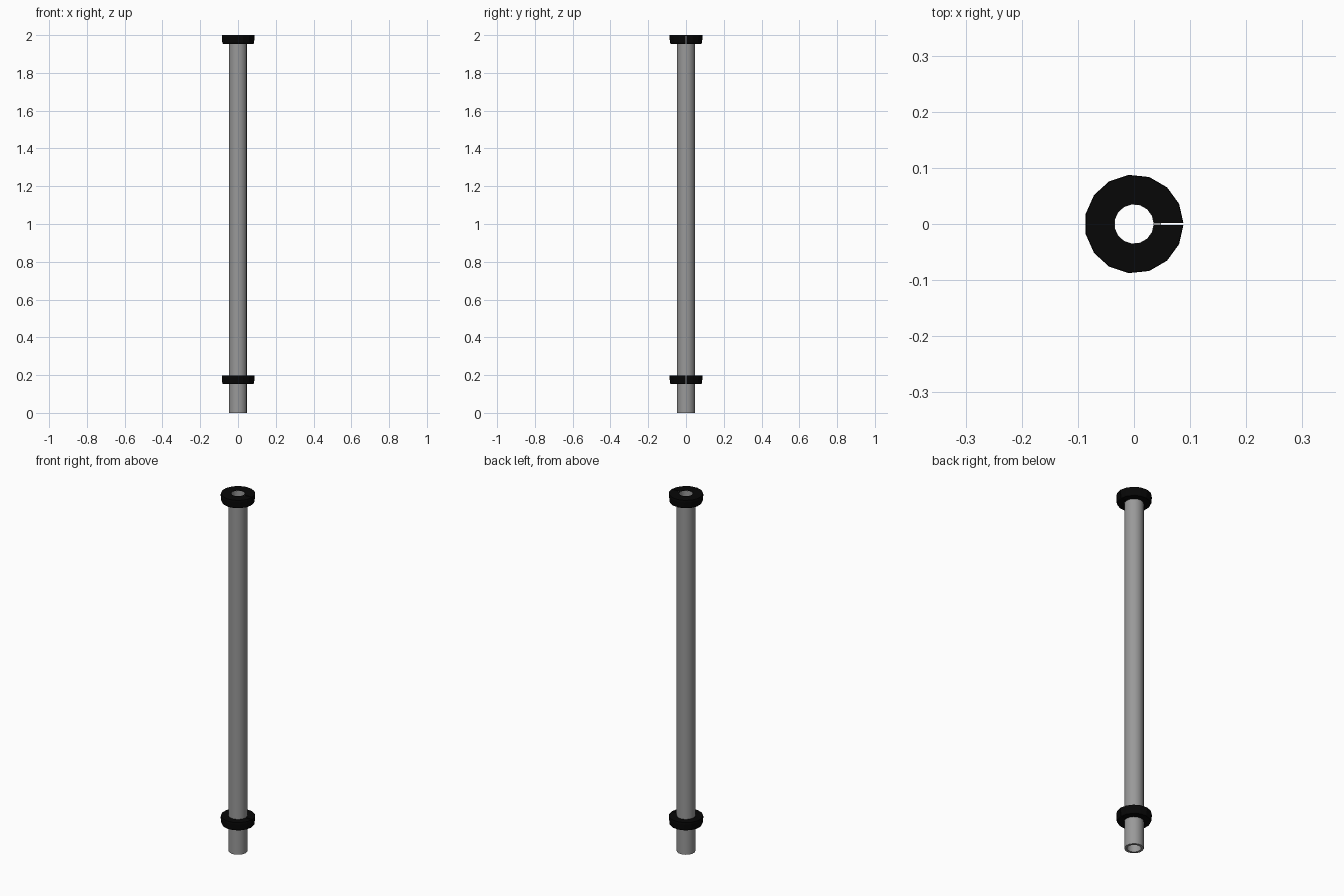
import bpy, math

if "Cube" in bpy.data.objects:
    bpy.data.objects.remove(bpy.data.objects["Cube"])

SIDES = 15


def revolve(name, profile, material, gap=0.0):
    """Revolve a closed (radius, z) profile; gap is the width of a slit at +x."""
    n, m = SIDES, len(profile)
    cols = n + 1 if gap else n
    verts = []
    for i in range(cols):
        a = 2 * math.pi * i / n
        shift = gap / 2 * ((i == 0) - (i == n))
        verts += [(r * math.cos(a), r * math.sin(a) + shift, z) for r, z in profile]
    faces = []
    for i in range(n):
        a, b = i * m, ((i + 1) % cols) * m
        for j in range(m):
            k = (j + 1) % m
            faces.append((a + j, b + j, b + k, a + k))
    if gap:
        # Close both sides of the slit
        faces.append(tuple(range(m)))
        faces.append(tuple(reversed(range(n * m, n * m + m))))
    mesh = bpy.data.meshes.new(name)
    mesh.from_pydata(verts, [], faces)
    mesh.materials.append(material)
    obj = bpy.data.objects.new(name, mesh)
    bpy.context.collection.objects.link(obj)
    return obj


def colour(name, value):
    mat = bpy.data.materials.new(name)
    mat.diffuse_color = (value, value, value, 1)
    mat.use_nodes = True
    mat.node_tree.nodes["Principled BSDF"].inputs["Base Color"].default_value = mat.diffuse_color
    return mat


grey = colour("grey_metal", 0.32)
black = colour("black_rubber", 0.002)

# Hollow tube, seen open from both ends
tube = revolve("tube", [(0.035, 0.0), (0.048, 0.0), (0.048, 1.998), (0.035, 1.998)], grey)
bpy.context.view_layer.objects.active = tube
tube.select_set(True)
bpy.ops.object.shade_smooth_by_angle(angle=math.radians(40))

# Black split collars, slightly wider at the top
for name, top, inner in (("lower_collar", 0.198, 0.046), ("upper_collar", 2.0, 0.0355)):
    revolve(name, [(inner, top - 0.046), (0.082, top - 0.046), (0.085, top - 0.040),
                   (0.088, top - 0.010), (0.087, top), (inner, top)], black, gap=0.004)
